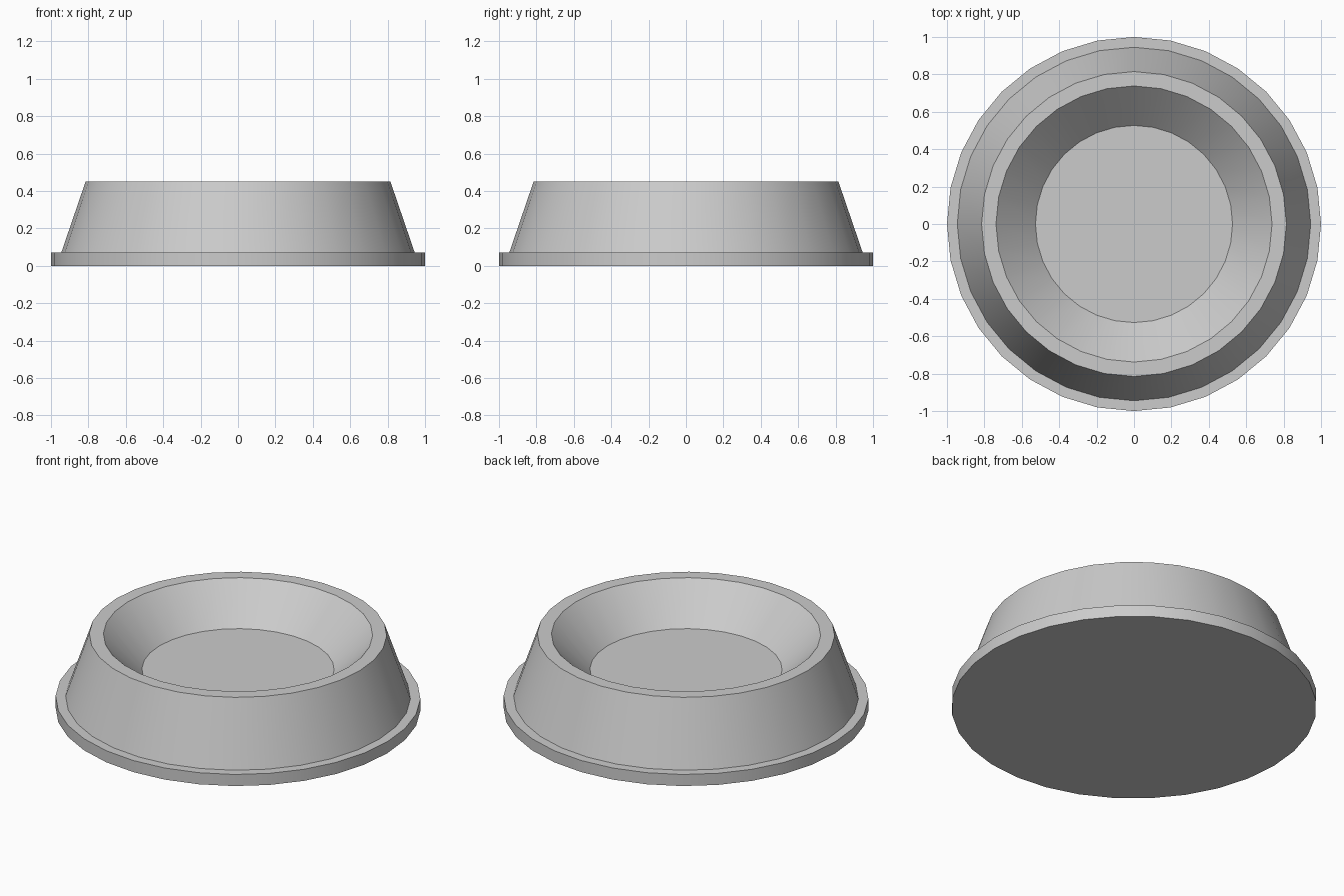
import bpy, bmesh, math

if "Cube" in bpy.data.objects:
    bpy.data.objects.remove(bpy.data.objects["Cube"])

SIDES = 32
# Bowl cross-section (radius, z), from the base edge over the rim to the bowl floor
PROFILE = [(1.0, 0.0), (1.0, 0.07), (0.945, 0.07), (0.815, 0.45),
           (0.738, 0.45), (0.527, 0.24)]

bm = bmesh.new()


def ring(r, z):
    step = 2 * math.pi / SIDES
    return [bm.verts.new((r * math.cos(i * step), r * math.sin(i * step), z))
            for i in range(SIDES)]


# Foot flange, sloped outer wall, flat rim and sloped inner wall
rings = [ring(r, z) for r, z in PROFILE]
for a, b in zip(rings, rings[1:]):
    for i in range(SIDES):
        j = (i + 1) % SIDES
        bm.faces.new((a[i], a[j], b[j], b[i]))

# Underside and bowl floor
bm.faces.new(rings[0][::-1])
bm.faces.new(rings[-1])
bmesh.ops.recalc_face_normals(bm, faces=bm.faces)

mesh = bpy.data.meshes.new("pet_bowl")
bm.to_mesh(mesh)
bm.free()
bowl = bpy.data.objects.new("pet_bowl", mesh)
bpy.context.collection.objects.link(bowl)

# Smooth walls with crisp edges
bpy.context.view_layer.objects.active = bowl
bowl.select_set(True)
bpy.ops.object.shade_smooth_by_angle(angle=math.radians(30))
